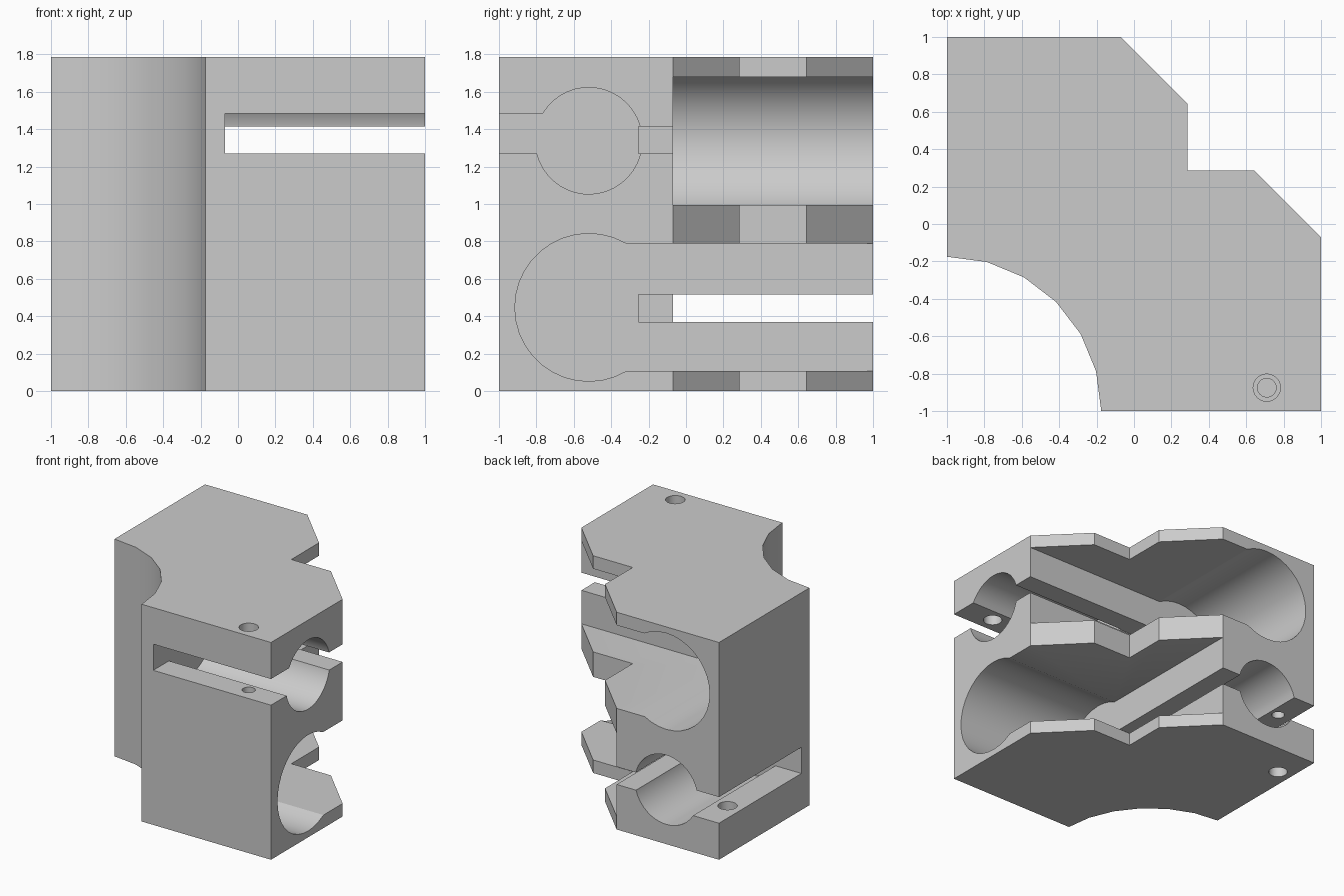
import bpy, bmesh, math
from mathutils import Vector

if "Cube" in bpy.data.objects:
    bpy.data.objects.remove(bpy.data.objects["Cube"], do_unlink=True)

HEIGHT = 1.785
WALL = -0.07       # inner end of the bores and pockets
AXIS = -0.52       # bore axis offset
LOW, HIGH = 0.447, HEIGHT - 0.447
OUT = 1.1          # cutters overshoot the body

grey = bpy.data.materials.new("light grey")
grey.use_nodes = True
grey.diffuse_color = (0.6, 0.6, 0.6, 1)
grey.node_tree.nodes["Principled BSDF"].inputs["Base Color"].default_value = (0.6, 0.6, 0.6, 1)


def prism(name, outline, start, end, axis):
    """Extrude a 2D outline along x (outline is y, z) or z (outline is x, y)."""
    bm = bmesh.new()
    place = (lambda u, v: (start, u, v)) if axis == "x" else (lambda u, v: (u, v, start))
    face = bm.faces.new([bm.verts.new(place(u, v)) for u, v in outline])
    top = bmesh.ops.extrude_face_region(bm, geom=[face])["geom"]
    shift = Vector((end - start, 0, 0) if axis == "x" else (0, 0, end - start))
    bmesh.ops.translate(bm, vec=shift, verts=[v for v in top if isinstance(v, bmesh.types.BMVert)])
    bmesh.ops.recalc_face_normals(bm, faces=bm.faces)
    mesh = bpy.data.meshes.new(name)
    bm.to_mesh(mesh)
    bm.free()
    mesh.materials.append(grey)
    obj = bpy.data.objects.new(name, mesh)
    bpy.context.collection.objects.link(obj)
    return obj


def arc(cu, cv, r, a0, a1, steps):
    return [(cu + r * math.cos(a0 + (a1 - a0) * i / steps),
             cv + r * math.sin(a0 + (a1 - a0) * i / steps)) for i in range(steps + 1)]


def circle(cu, cv, r, steps=24):
    return arc(cu, cv, r, 0, math.tau, steps)[:-1]


def rect(u0, u1, v0, v1):
    return [(u0, v0), (u1, v0), (u1, v1), (u0, v1)]


def keyhole(cv, r, v0, v1, side, steps):
    """Round bore with a slot running out to one side."""
    a0, a1 = math.asin((v1 - cv) / r), math.tau + math.asin((v0 - cv) / r)
    pts = arc(0, cv, r, a0, a1, steps) + [(OUT + 0.6, v0), (OUT + 0.6, v1)]
    return [(AXIS + side * u, v) for u, v in pts]


# Body: notched and chamfered block with a concave round corner
outline = [(-1, 1), (WALL, 1), (0.285, 0.645), (0.285, 0.285), (0.645, 0.285), (1, WALL), (1, -1)]
outline += arc(-1, -1, 0.825, 0, math.pi / 2, 6)
body = prism("clamp_body", outline, 0, HEIGHT, "z")


def cutters():
    return [
        # Rod bore with clamping slot
        prism("rod_bore", keyhole(HIGH, 0.285, 1.27, 1.485, -1, 36), WALL, OUT, "x"),
        # Bearing pocket opening to the notched side
        prism("bearing_pocket", keyhole(LOW, 0.395, 0.107, 0.79, 1, 24), WALL, OUT, "x"),
        # Thin flex slot between bore and pocket
        prism("flex_slot", rect(-0.255, OUT, -0.255, 0.1), 1.27, 1.415, "z"),
        # Bolt clearance and thread holes
        prism("bolt_clearance", circle(0.71, -0.875, 0.073), 1.4, HEIGHT + 0.1, "z"),
        prism("bolt_thread", circle(0.71, -0.875, 0.05), 0.9, 1.35, "z"),
    ]


# The second set is the first turned half round about the diagonal
upper, turned = cutters(), cutters()
for obj in turned:
    for v in obj.data.vertices:
        x, y, z = v.co
        v.co = (y, x, HEIGHT - z)

bpy.ops.object.select_all(action="DESELECT")
bpy.context.view_layer.objects.active = body
body.select_set(True)
for cutter in upper + turned:
    cutter.hide_render = True
    mod = body.modifiers.new(cutter.name, "BOOLEAN")
    mod.operation = "DIFFERENCE"
    mod.solver = "EXACT"
    mod.object = cutter
    bpy.ops.object.modifier_apply(modifier=mod.name)
    bpy.data.objects.remove(cutter, do_unlink=True)

bpy.ops.object.shade_smooth_by_angle(angle=math.radians(25))
